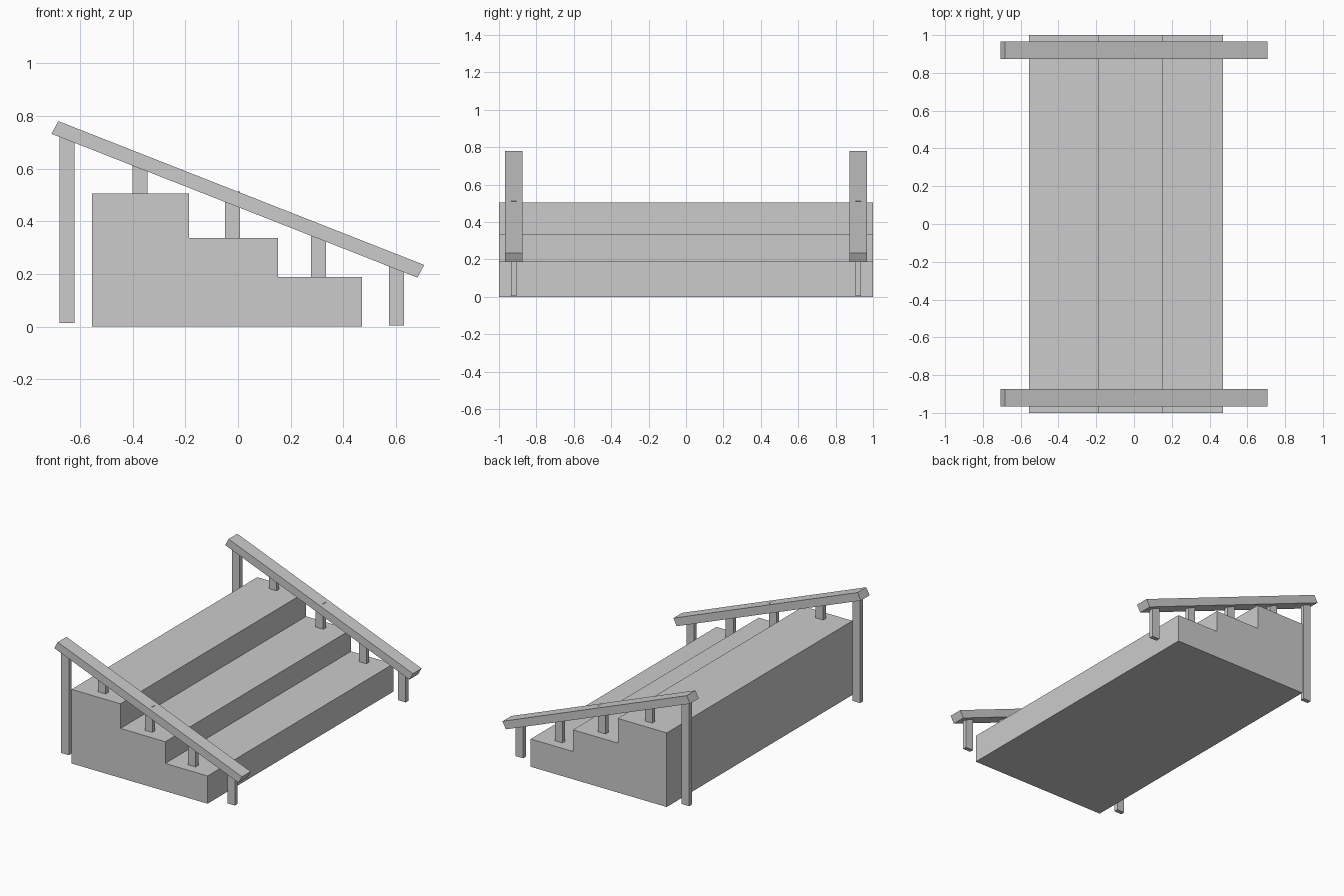
import bpy
import bmesh

if "Cube" in bpy.data.objects:
    bpy.data.objects.remove(bpy.data.objects["Cube"])


def extrude_profile(name, profile, y0, y1):
    """Extrude an x-z outline along y into a solid."""
    bm = bmesh.new()
    face = bm.faces.new([bm.verts.new((x, y0, z)) for x, z in profile])
    ext = bmesh.ops.extrude_face_region(bm, geom=[face])
    verts = [v for v in ext["geom"] if isinstance(v, bmesh.types.BMVert)]
    bmesh.ops.translate(bm, verts=verts, vec=(0, y1 - y0, 0))
    bmesh.ops.recalc_face_normals(bm, faces=bm.faces)
    mesh = bpy.data.meshes.new(name)
    bm.to_mesh(mesh)
    bm.free()
    obj = bpy.data.objects.new(name, mesh)
    bpy.context.collection.objects.link(obj)
    return obj


# Solid flight of three steps
extrude_profile("steps", [
    (-0.555, 0), (0.471, 0), (0.471, 0.189), (0.152, 0.189),
    (0.152, 0.337), (-0.186, 0.337), (-0.186, 0.505), (-0.555, 0.505)], -1, 1)

# Sloping handrail outline, and posts as (centre x, bottom z, top z)
RAIL = [(-0.708, 0.732), (0.681, 0.186), (0.707, 0.234), (-0.682, 0.780)]
POSTS = [(-0.650, 0.013, 0.735), (-0.372, 0.505, 0.625), (-0.020, 0.337, 0.512),
         (0.306, 0.189, 0.360), (0.602, 0.005, 0.243)]
HALF_POST = 0.0285

# One railing on each side
for side, y in (("front", -0.920), ("back", 0.920)):
    extrude_profile(f"{side}_handrail", RAIL, y - 0.047, y + 0.047)
    for i, (x, z0, z1) in enumerate(POSTS, 1):
        a, b = x - HALF_POST, x + HALF_POST
        extrude_profile(f"{side}_post_{i}", [(a, z0), (b, z0), (b, z1), (a, z1)],
                        y - 0.0145, y + 0.0145)
